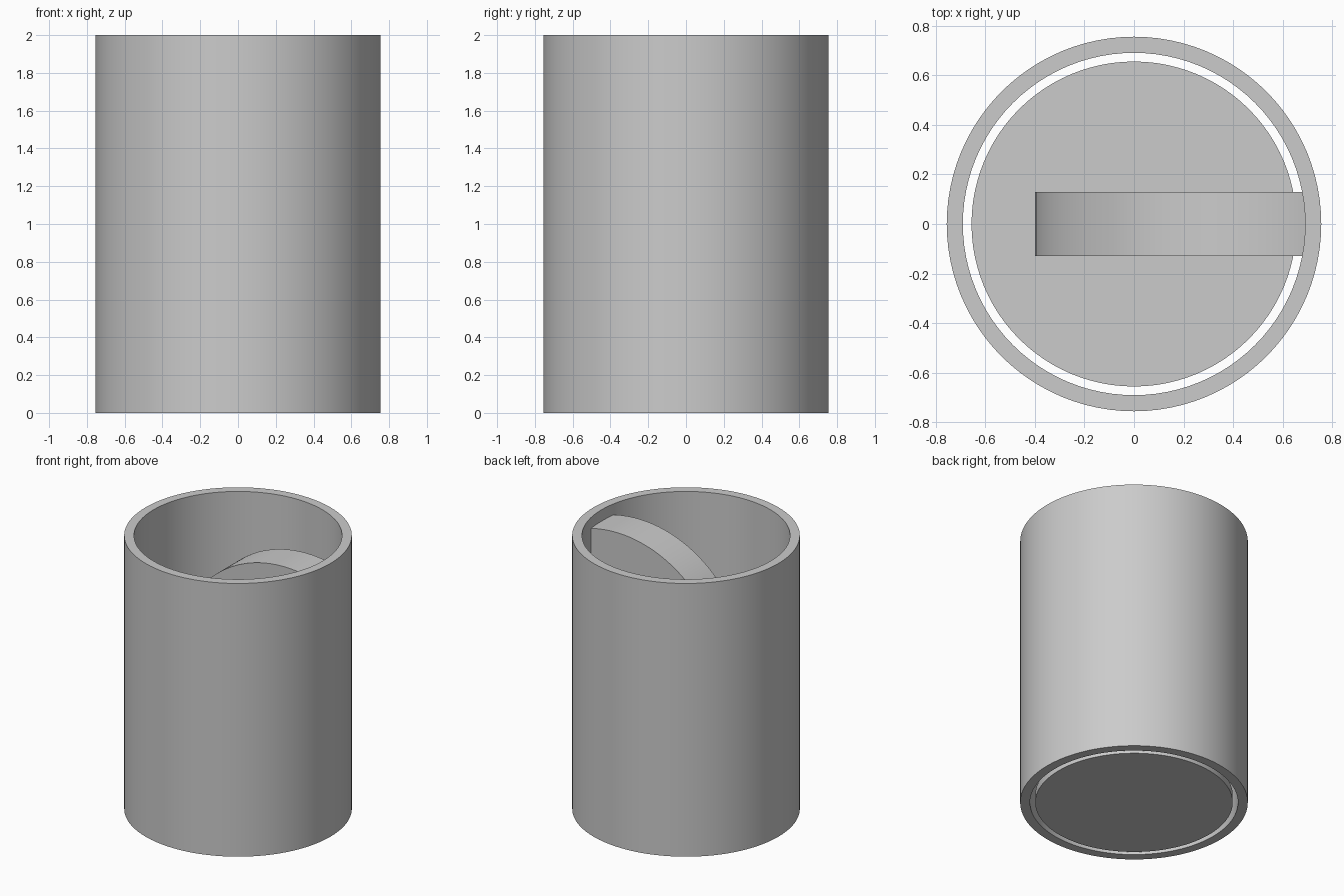
import bpy
import bmesh
import math

cube = bpy.data.objects.get("Cube")
if cube:
    bpy.data.objects.remove(cube, do_unlink=True)

HEIGHT = 2.0
OUTER, INNER = 0.755, 0.69
SIDES = 96

grey = bpy.data.materials.new("light_grey")
grey.use_nodes = True
color = (0.6, 0.6, 0.6, 1)
grey.diffuse_color = color
grey.node_tree.nodes["Principled BSDF"].inputs["Base Color"].default_value = color


def finish(bm, name):
    bmesh.ops.recalc_face_normals(bm, faces=bm.faces)
    mesh = bpy.data.meshes.new(name)
    bm.to_mesh(mesh)
    bm.free()
    mesh.materials.append(grey)
    obj = bpy.data.objects.new(name, mesh)
    bpy.context.collection.objects.link(obj)
    bpy.ops.object.select_all(action="DESELECT")
    obj.select_set(True)
    bpy.context.view_layer.objects.active = obj
    bpy.ops.object.shade_smooth_by_angle(angle=math.radians(30))
    return obj


def lathe(name, profile):
    """Spin a closed (radius, height) profile around z."""
    bm = bmesh.new()
    verts = [bm.verts.new((r, 0, z)) for r, z in profile]
    edges = [bm.edges.new((v, verts[(i + 1) % len(verts)])) for i, v in enumerate(verts)]
    bmesh.ops.spin(bm, geom=verts + edges, axis=(0, 0, 1), cent=(0, 0, 0),
                   angle=math.tau, steps=SIDES, use_merge=True)
    bmesh.ops.remove_doubles(bm, verts=bm.verts, dist=0.0001)
    return finish(bm, name)


# Open tube wall
lathe("tube_wall", [(INNER, 0), (OUTER, 0), (OUTER, HEIGHT), (INNER, HEIGHT)])

# Loose floor disc with a narrow gap around it
bm = bmesh.new()
thickness = 0.06
bmesh.ops.create_cone(bm, cap_ends=True, segments=SIDES, radius1=0.655,
                      radius2=0.655, depth=thickness)
bmesh.ops.translate(bm, verts=bm.verts, vec=(0, 0, thickness / 2))
finish(bm, "floor_disc")

# Round inner fin, cut off inside the wall
radius, center_x, center_z, half_width = 0.87, 0.47, 1.075, 0.13
cut = math.acos((0.715 - center_x) / radius)
steps = 64
bm = bmesh.new()
outline = []
for i in range(steps + 1):
    a = cut + (math.tau - 2 * cut) * i / steps
    outline.append(bm.verts.new((center_x + radius * math.cos(a), -half_width,
                                 center_z + radius * math.sin(a))))
face = bm.faces.new(outline)
side = bmesh.ops.extrude_face_region(bm, geom=[face])["geom"]
moved = [v for v in side if isinstance(v, bmesh.types.BMVert)]
bmesh.ops.translate(bm, verts=moved, vec=(0, 2 * half_width, 0))
finish(bm, "inner_fin")
